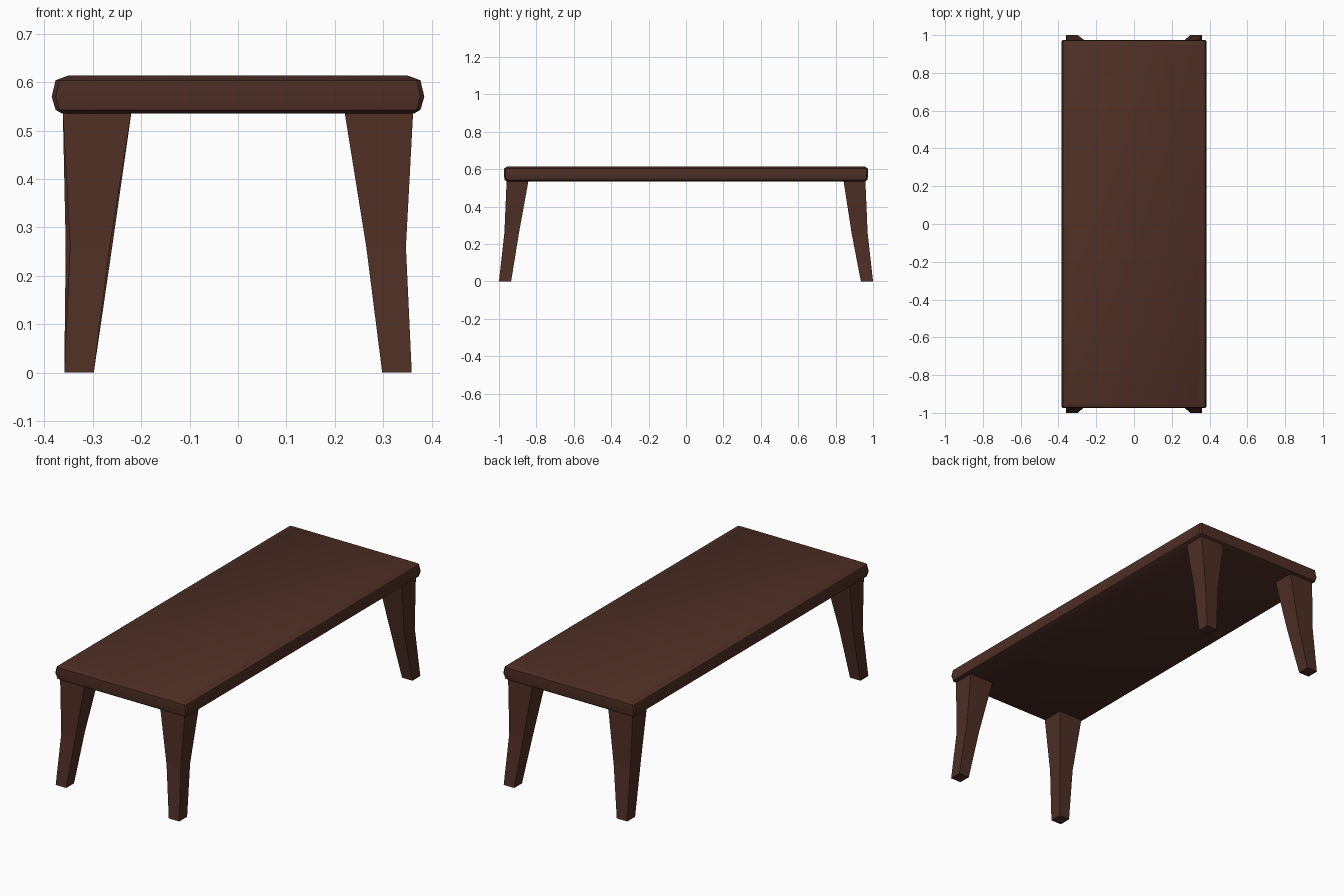
import bpy, math

if "Cube" in bpy.data.objects:
    bpy.data.objects.remove(bpy.data.objects["Cube"])

wood = bpy.data.materials.new("dark brown wood")
wood.diffuse_color = (0.076, 0.028, 0.018, 1)
wood.use_nodes = True
wood.node_tree.nodes["Principled BSDF"].inputs["Base Color"].default_value = wood.diffuse_color


def loft(name, rings):
    """Closed solid through a stack of equal-sized point rings."""
    n = len(rings[0])
    verts = [p for r in rings for p in r]
    faces = [tuple(reversed(range(n))), tuple(range(len(verts) - n, len(verts)))]
    for k in range(len(rings) - 1):
        for i in range(n):
            j = (i + 1) % n
            faces.append((k * n + i, k * n + j, (k + 1) * n + j, (k + 1) * n + i))
    me = bpy.data.meshes.new(name)
    me.from_pydata(verts, [], faces)
    me.materials.append(wood)
    ob = bpy.data.objects.new(name, me)
    bpy.context.collection.objects.link(ob)
    return ob


def chamfered(x, y, z, c=0.008):
    return [(x, -y + c, z), (x, y - c, z), (x - c, y, z), (-x + c, y, z),
            (-x, y - c, z), (-x, -y + c, z), (-x + c, -y, z), (x - c, -y, z)]


# Tabletop with softly bulging edges
top_profile = [(0.363, 0.958, 0.535), (0.377, 0.970, 0.543), (0.385, 0.974, 0.570),
               (0.377, 0.972, 0.604), (0.350, 0.955, 0.614)]
top = loft("tabletop", [chamfered(*p) for p in top_profile])
bpy.context.view_layer.objects.active = top
top.select_set(True)
bpy.ops.object.shade_smooth_by_angle(angle=math.radians(30))

# Splayed, tapered legs with a slight bend halfway (x in, x out, y in, y out, z)
for sx, side in ((-1, "left"), (1, "right")):
    for sy, end in ((-1, "front"), (1, "back")):
        straight = sx < 0 and sy > 0
        mid = (0.260, 0.356) if straight else (0.265, 0.347)
        y_mid = 0.885 if sy > 0 else 0.893
        rows = [(0.298, 0.359, 0.935, 1.0, 0.0),
                (*mid, y_mid, 0.971, 0.26),
                (0.220, 0.362, 0.842, 0.959, 0.54)]
        rings = []
        for xi, xo, yi, yo, z in rows:
            ring = [(sx * xi, sy * yi, z), (sx * xo, sy * yi, z),
                    (sx * xo, sy * yo, z), (sx * xi, sy * yo, z)]
            rings.append(ring if sx * sy > 0 else ring[::-1])
        loft(f"{end}_{side}_leg", rings)
